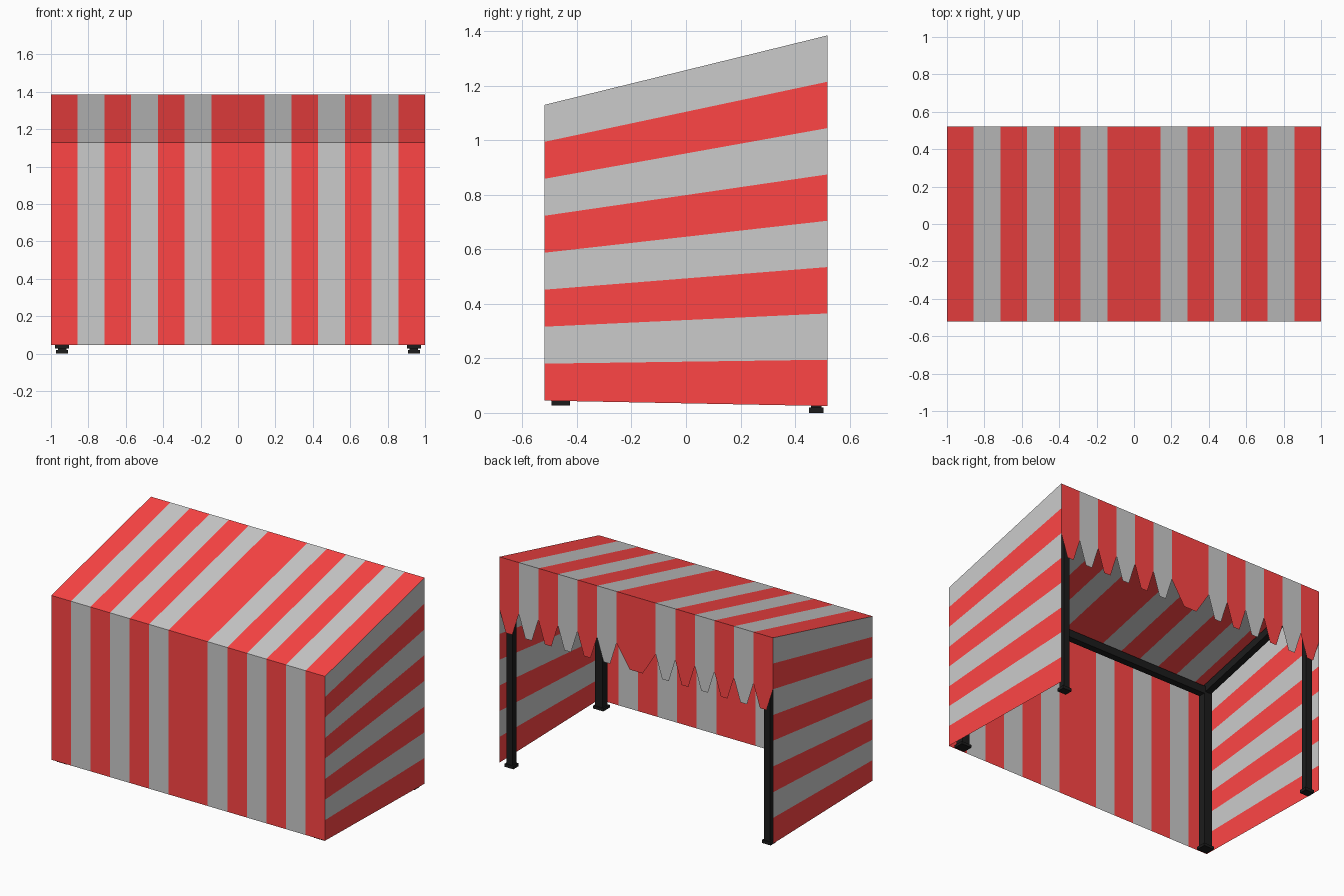
import bpy, bmesh
from mathutils import Vector, Matrix

if "Cube" in bpy.data.objects:
    bpy.data.objects.remove(bpy.data.objects["Cube"])


def material(name, rgb):
    m = bpy.data.materials.new(name)
    m.diffuse_color = (*rgb, 1)
    m.use_nodes = True
    m.node_tree.nodes["Principled BSDF"].inputs["Base Color"].default_value = m.diffuse_color
    return m


RED = material("red_cloth", (1.0, 0.06, 0.06))
GREY = material("grey_cloth", (0.8, 0.8, 0.8))
BLACK = material("black_metal", (0.012, 0.012, 0.012))

W, F, B = 1.0, -0.52, 0.52            # half width, front y, back y
ZF, ZB = 1.13, 1.385                  # roof height front / back
LF, LB = 0.045, 0.025                 # cloth hem front / back
EDGES = [k / 7 for k in range(-7, 8) if k]   # 13 stripes, wide one in the middle


def roof_z(y):
    return ZF + (ZB - ZF) * (y - F) / (B - F)


def finish(name, bm, mats):
    me = bpy.data.meshes.new(name)
    bm.to_mesh(me)
    bm.free()
    ob = bpy.data.objects.new(name, me)
    bpy.context.collection.objects.link(ob)
    for m in mats:
        me.materials.append(m)
    return ob


def striped(name, polygons):
    """Cloth panel: polygons alternate red, grey, red..."""
    bm = bmesh.new()
    for i, pts in enumerate(polygons):
        f = bm.faces.new([bm.verts.new(p) for p in pts])
        f.material_index = i % 2
    bmesh.ops.remove_doubles(bm, verts=bm.verts, dist=1e-5)
    return finish(name, bm, [RED, GREY])


def bar(name, a, b, w, d):
    """Box running from a to b; w across x (or y for x-bars), d the other way."""
    a, b = Vector(a), Vector(b)
    axis = (b - a).normalized()
    side = Vector((0, 1, 0)) if abs(axis.x) > 0.9 else Vector((1, 0, 0))
    other = axis.cross(side)
    rot = Matrix((side, other, axis)).transposed().to_4x4()
    bm = bmesh.new()
    bmesh.ops.create_cube(bm, size=1, matrix=Matrix.Translation((a + b) / 2) @ rot
                          @ Matrix.Diagonal((w, d, (b - a).length, 1)))
    bmesh.ops.recalc_face_normals(bm, faces=bm.faces)
    return finish(name, bm, [BLACK])


pairs = list(zip(EDGES, EDGES[1:]))

# front wall and sloping roof
striped("front_wall", [[(a, F, LF), (b, F, LF), (b, F, ZF), (a, F, ZF)] for a, b in pairs])
striped("roof", [[(a, F, ZF), (b, F, ZF), (b, B, ZB), (a, B, ZB)] for a, b in pairs])

# back valance: each stripe ends in a blunt tip
valance = []
for a, b in pairs:
    t = (b - a) / 3
    valance.append([(a, B, ZB), (b, B, ZB), (b, B, ZB - 0.34), (b - t, B, ZB - 0.49),
                    (a + t, B, ZB - 0.49), (a, B, ZB - 0.34)])
striped("back_valance", valance)

# side walls: eight fanning bands
for s, side in ((-1, "left"), (1, "right")):
    bands = []
    for i in range(8):
        f0, f1 = (LF + (ZF - LF) * k / 8 for k in (i, i + 1))
        b0, b1 = (LB + (ZB - LB) * k / 8 for k in (i, i + 1))
        band = [(s * W, F, f0), (s * W, B, b0), (s * W, B, b1), (s * W, F, f1)]
        bands.append(band if s > 0 else band[::-1])
    striped(side + "_wall", bands)

# metal frame: legs with foot plates, sloping rails
X, YF, YB = 0.94, -0.46, 0.478
for s, side in ((-1, "left"), (1, "right")):
    x = s * X
    bar(side + "_front_leg", (x, YF, 0.04), (x, YF, 1.13), 0.055, 0.052)
    bar(side + "_front_foot", (x, YF, 0.028), (x, YF, 0.046), 0.075, 0.067)
    bar(side + "_back_leg", (x, YB, 0.01), (x, YB, 1.36), 0.045, 0.04)
    bar(side + "_back_foot", (x, YB, 0), (x, YB, 0.02), 0.064, 0.053)
    bar(side + "_roof_rail", (x, YF, roof_z(YF) - 0.034), (x, YB, roof_z(YB) - 0.034), 0.045, 0.05)

# cross rails under the roof
for name, y in (("front", YF), ("back", YB)):
    z = roof_z(y) - 0.04
    bar(name + "_cross_rail", (-X, y, z), (X, y, z), 0.045, 0.05)
